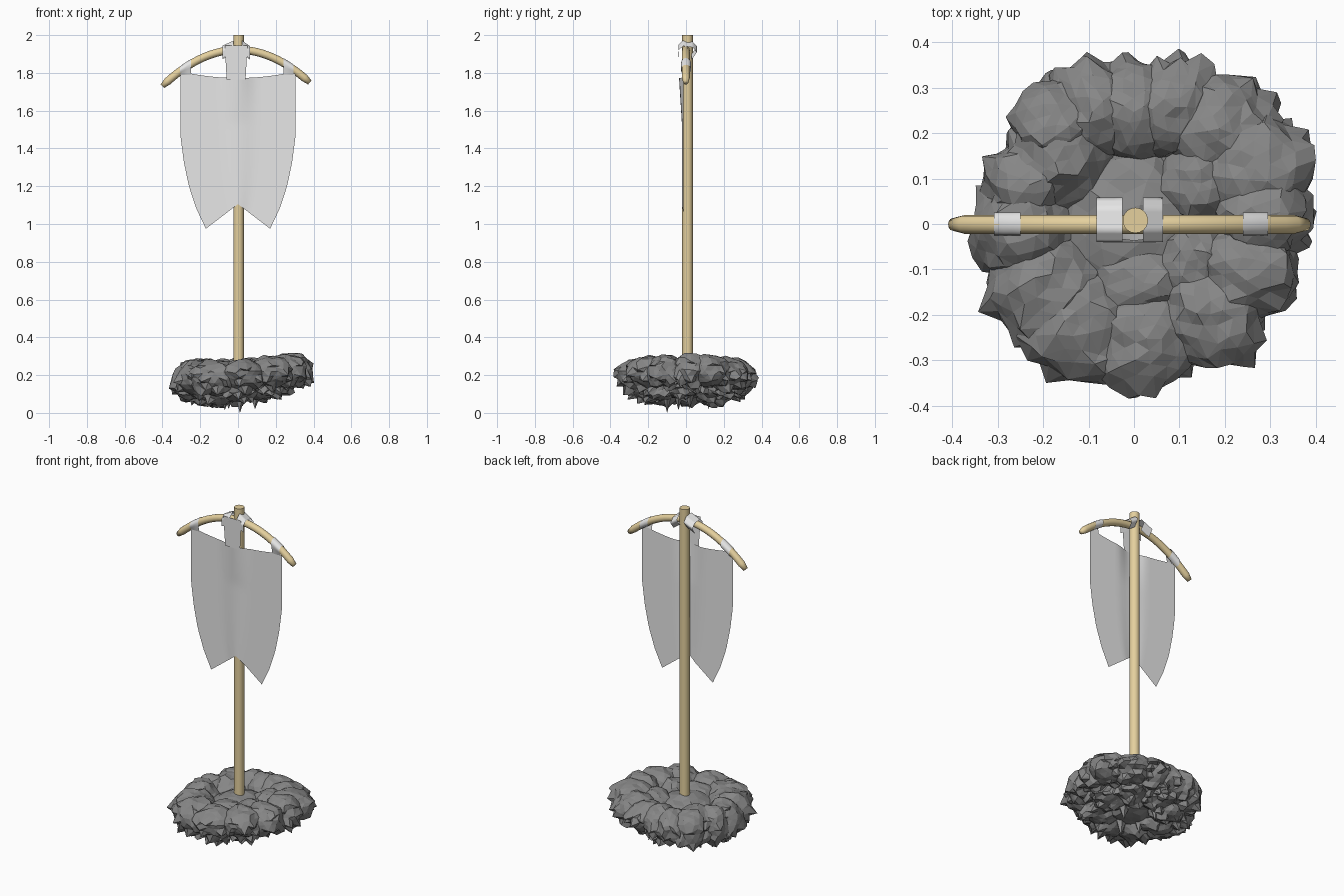
import bpy, bmesh, math, random
from mathutils import Vector, noise

if "Cube" in bpy.data.objects:
    bpy.data.objects.remove(bpy.data.objects["Cube"])

random.seed(4)


def material(name, rgb):
    m = bpy.data.materials.new(name)
    m.diffuse_color = (*rgb, 1)
    m.use_nodes = True
    m.node_tree.nodes["Principled BSDF"].inputs["Base Color"].default_value = m.diffuse_color
    return m


WOOD = material("pale wood", (0.78, 0.63, 0.34))
CLOTH = material("light grey cloth", (0.8, 0.8, 0.8))
ROCK = material("dark grey rock", (0.24, 0.24, 0.24))


def finish(bm, name, mat, smooth=False):
    bmesh.ops.recalc_face_normals(bm, faces=bm.faces)
    me = bpy.data.meshes.new(name)
    bm.to_mesh(me)
    bm.free()
    for p in me.polygons:
        p.use_smooth = smooth
    ob = bpy.data.objects.new(name, me)
    bpy.context.collection.objects.link(ob)
    me.materials.append(mat)
    return ob


def sheet(name, nu, nv, fn):
    """Cloth sheet from a function of u, v in 0..1."""
    bm = bmesh.new()
    g = [[bm.verts.new(fn(i / nu, j / nv)) for j in range(nv + 1)] for i in range(nu + 1)]
    for i in range(nu):
        for j in range(nv):
            bm.faces.new((g[i][j], g[i + 1][j], g[i + 1][j + 1], g[i][j + 1]))
    return finish(bm, name, CLOTH, True)


def lerp_table(pts, t):
    for (a, va), (b, vb) in zip(pts, pts[1:]):
        if t <= b:
            k = max(0, (t - a) / (b - a))
            return va + (vb - va) * k
    return pts[-1][1]


# Pole
bpy.ops.mesh.primitive_cylinder_add(vertices=18, radius=0.028, depth=1.82, location=(0.003, 0.008, 1.09))
pole = bpy.context.object
pole.name = "pole"
pole.data.materials.append(WOOD)
bpy.ops.object.shade_smooth_by_angle()


# Bowed crossbar: rings swept along an arc, with rounded ends
def bar_z(x):
    return 1.922 - 1.2 * x * x


bm = bmesh.new()
rings, n, sides = [], 28, 12
for i in range(n + 1):
    x = -0.4 + 0.78 * i / n
    tangent = Vector((1, 0, -2.4 * x)).normalized()
    up = Vector((-tangent.z, 0, tangent.x))
    r = 0.021 * (0.65 if i in (0, n) else 1)
    c = Vector((x, -0.001, bar_z(x)))
    rings.append([bm.verts.new(c + up * r * math.cos(a) + Vector((0, r * math.sin(a), 0)))
                  for a in (k * math.tau / sides for k in range(sides))])
for a, b in zip(rings, rings[1:]):
    for k in range(sides):
        bm.faces.new((a[k], a[(k + 1) % sides], b[(k + 1) % sides], b[k]))
bm.faces.new(rings[0])
bm.faces.new(rings[-1])
finish(bm, "crossbar", WOOD, True)

# Banner cloth with tapering sides and a straight swallowtail notch
WIDTH = [(0.975, 0.17), (1.08, 0.22), (1.2, 0.26), (1.33, 0.287), (1.47, 0.305), (1.9, 0.305)]


def banner(u, v):
    s = u * 2 - 1
    top = 1.773 + 0.035 * s * s
    bottom = 1.105 - 0.13 * abs(s)
    z = top + (bottom - top) * v
    side_z = 1.808 + (0.975 - 1.808) * v
    # bulges forward over the pole, edges swept back under the bar
    fold = min(1, abs(s) / 0.35)
    fold = fold * fold * (3 - 2 * fold)
    y = -0.022 - 0.015 * max(0, 1 - v / 0.35) * (1 - fold) + 0.008 * fold
    return s * lerp_table(WIDTH, side_z), y, z


sheet("banner", 24, 24, banner)


# Side straps: rise from the cloth and loop over the bar
def strap(name, x0, x1):
    def fn(u, v):
        x = x0 + (x1 - x0) * u
        zb = bar_z(x)
        if v <= 0.2:
            k = v / 0.2
            return x, -0.014 - 0.012 * k, 1.79 + (zb - 1.79) * k
        a = math.pi - (v - 0.2) / 0.8 * math.radians(290)
        return x, 0.026 * math.cos(a), zb + 0.026 * math.sin(a)
    sheet(name, 3, 15, fn)


strap("left_strap", -0.308, -0.25)
strap("right_strap", 0.24, 0.295)

# Centre strap in front of the pole
sheet("centre_strap", 4, 6, lambda u, v: (
    -0.06 + 0.1 * u - 0.01 * v + 0.02 * u * v, -0.037 - 0.004 * v, 1.765 + 0.18 * v))


# Two flaps folding back over the bar on either side of the pole
def flap(name, x0, x1, lift):
    path = [(0, (-0.038, 1.89)), (0.2, (-0.04, 1.935)), (0.4, (-0.015, 1.957)),
            (0.7, (0.035, 1.95)), (0.85, (0.058, 1.925)), (1, (0.03, 1.885))]
    ys = [(t, p[0]) for t, p in path]
    zs = [(t, p[1]) for t, p in path]
    sheet(name, 3, 20, lambda u, v: (
        x0 + (x1 - x0) * u, lerp_table(ys, v),
        lerp_table(zs, v) + lift * (u - 0.5)))


flap("left_flap", -0.083, -0.025, 0.025)
flap("right_flap", 0.02, 0.064, -0.03)


# Rock base: ragged overlapping lumps
def lump(bm, centre, size, spike):
    c = Vector(centre)
    out = Vector((c.x, c.y, 0)).normalized()
    side = Vector((-out.y, out.x, 0))
    verts = bmesh.ops.create_icosphere(bm, subdivisions=3, radius=1)["verts"]
    for v in verts:
        d = v.co.copy()
        p = c + out * d.x * size[0] + side * d.y * size[1] + Vector((0, 0, d.z * size[2]))
        normal = (p - c).normalized()
        p += normal * noise.noise(p * 14) * 0.02
        p += Vector([random.uniform(-0.004, 0.004) for _ in range(3)])
        # jagged shards on the outer and lower sides
        if random.random() < 0.2 and (d.x > 0.1 or d.z < -0.2):
            p += (out * 0.8 + normal * 0.4 - Vector((0, 0, 0.8))) * random.uniform(0.4, 1) * spike
        p.z = max(p.z, 0.025)
        v.co = p


# x, y, radial half-size, sideways half-size of each upper lump
LUMPS = [(-0.17, 0.14, 0.12, 0.13), (-0.17, 0.22, 0.10, 0.11), (-0.09, 0.25, 0.11, 0.1),
         (0.0, 0.25, 0.11, 0.09), (0.09, 0.255, 0.11, 0.1), (0.19, 0.21, 0.12, 0.12),
         (0.27, 0.12, 0.125, 0.12), (0.28, 0.02, 0.11, 0.11), (0.25, -0.1, 0.115, 0.11),
         (0.17, -0.2, 0.115, 0.12), (0.03, -0.25, 0.115, 0.12), (-0.12, -0.22, 0.125, 0.13),
         (-0.19, -0.14, 0.125, 0.13), (-0.24, -0.01, 0.11, 0.12), (-0.23, 0.09, 0.1, 0.11),
         (0.02, -0.13, 0.09, 0.12), (0.14, -0.08, 0.1, 0.1), (0.15, 0.09, 0.1, 0.1)]
bm = bmesh.new()
for x, y, r, s in LUMPS:
    left = max(0, -x / 0.3)
    inner = 0.01 if math.hypot(x, y) < 0.2 else 0
    lump(bm, (x, y, 0.198 + 0.09 * x + random.uniform(-0.006, 0.006) - inner),
         (r, s, 0.086 + 0.03 * left), 0.024)
finish(bm, "upper_rocks", ROCK)

bm = bmesh.new()
for i in range(8):
    a = math.tau * i / 8
    lump(bm, (0.16 * math.cos(a), 0.19 * math.sin(a), 0.13 + 0.02 * math.cos(a)),
         (0.11, 0.1, 0.07), 0.026)
finish(bm, "lower_rocks", ROCK)

bm = bmesh.new()
lump(bm, (0.001, 0, 0.17), (0.17, 0.17, 0.095), 0.01)
finish(bm, "centre_rock", ROCK)

# Pointed shards hanging below the rocks
bm = bmesh.new()
for x, y, tip in ((0.01, -0.1, 0.0), (-0.07, -0.04, 0.015), (0.09, 0.02, 0.02), (-0.05, 0.12, 0.02)):
    ring = [bm.verts.new((x + 0.045 * math.cos(a), y + 0.035 * math.sin(a), 0.13))
            for a in (k * math.tau / 5 for k in range(5))]
    end = bm.verts.new((x, y, tip))
    bm.faces.new(ring)
    for k in range(5):
        bm.faces.new((ring[k], ring[(k + 1) % 5], end))
finish(bm, "hanging_shards", ROCK)
